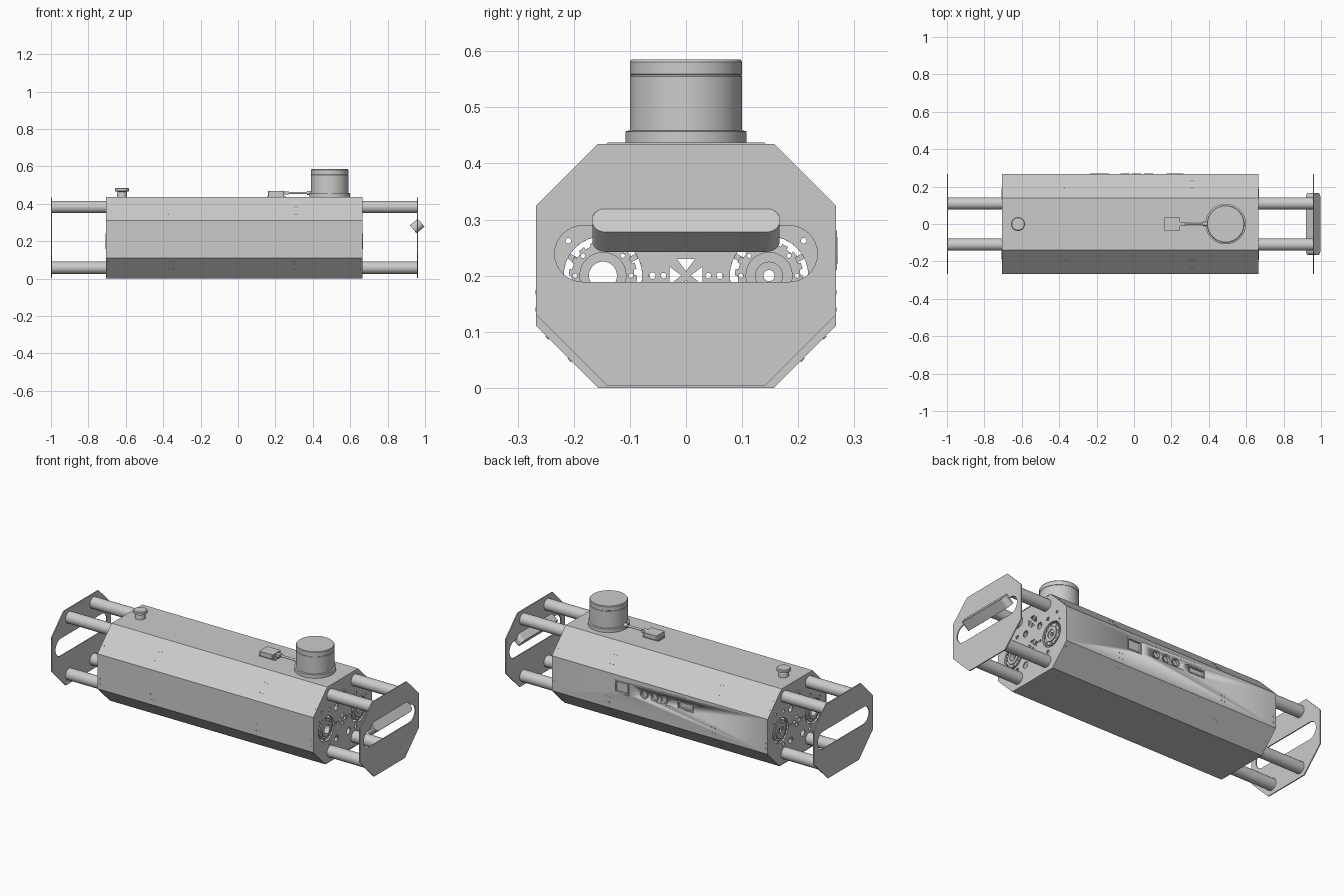
import bpy, bmesh
from math import sin, cos, pi, radians
from mathutils import Vector, Matrix

if "Cube" in bpy.data.objects:
    bpy.data.objects.remove(bpy.data.objects["Cube"])

X, Y, Z = Vector((1, 0, 0)), Vector((0, 1, 0)), Vector((0, 0, 1))


def smooth(ob):
    bpy.ops.object.select_all(action='DESELECT')
    ob.select_set(True)
    bpy.context.view_layer.objects.active = ob
    bpy.ops.object.shade_smooth_by_angle(angle=radians(30))
    return ob


def slab(name, loops, depth, origin, u=Y, v=Z):
    """Extruded flat outline with holes; u, v are its drawing axes, depth is centred."""
    cu = bpy.data.curves.new(name, 'CURVE')
    cu.dimensions, cu.fill_mode, cu.extrude = '2D', 'BOTH', depth / 2
    for loop in loops:
        sp = cu.splines.new('POLY')
        sp.points.add(len(loop) - 1)
        for p, (a, b) in zip(sp.points, loop):
            p.co = (a, b, 0, 1)
        sp.use_cyclic_u = True
    tmp = bpy.data.objects.new(name + "_outline", cu)
    bpy.context.collection.objects.link(tmp)
    bpy.context.view_layer.update()
    me = bpy.data.meshes.new_from_object(tmp.evaluated_get(bpy.context.evaluated_depsgraph_get()))
    bpy.data.objects.remove(tmp)
    me.name = name
    m = Matrix((u, v, u.cross(v))).transposed().to_4x4()
    me.transform(Matrix.Translation(origin) @ m)
    bm = bmesh.new()
    bm.from_mesh(me)
    bmesh.ops.remove_doubles(bm, verts=bm.verts, dist=1e-5)
    bmesh.ops.recalc_face_normals(bm, faces=bm.faces)
    bm.to_mesh(me)
    bm.free()
    ob = bpy.data.objects.new(name, me)
    bpy.context.collection.objects.link(ob)
    return smooth(ob)


def lathe(name, profile, x, y, n=64):
    bm = bmesh.new()
    vs = [bm.verts.new((x + r, y, z)) for r, z in profile]
    es = [bm.edges.new(p) for p in zip(vs, vs[1:])]
    bmesh.ops.spin(bm, geom=vs + es, cent=(x, y, 0), axis=Z, angle=2 * pi, steps=n)
    bmesh.ops.remove_doubles(bm, verts=bm.verts, dist=1e-5)
    bmesh.ops.recalc_face_normals(bm, faces=bm.faces)
    me = bpy.data.meshes.new(name)
    bm.to_mesh(me)
    bm.free()
    ob = bpy.data.objects.new(name, me)
    bpy.context.collection.objects.link(ob)
    return smooth(ob)


def circle(a, b, r, n=32):
    return [(a + r * cos(2 * pi * i / n), b + r * sin(2 * pi * i / n)) for i in range(n)]


def rect(a, b, w, h):
    return [(a - w / 2, b - h / 2), (a + w / 2, b - h / 2), (a + w / 2, b + h / 2), (a - w / 2, b + h / 2)]


def rounded(a, b, w, h, r, n=8):
    out = []
    for k, (sx, sy) in enumerate(((1, 1), (-1, 1), (-1, -1), (1, -1))):
        for i in range(n + 1):
            t = (k + i / n) * pi / 2
            out.append((a + sx * (w / 2 - r) + r * cos(t), b + sy * (h / 2 - r) + r * sin(t)))
    return out


def octagon(top, shoulder, hip, bottom, half=0.267, z0=0.0, z1=0.437):
    right = [(bottom, z0), (half, hip), (half, shoulder), (top, z1)]
    return right + [(-y, z) for y, z in reversed(right)]


# Hollow octagonal body shell
X0, X1 = -0.705, 0.665
MID = (X0 + X1) / 2
inner = octagon(0.137, 0.307, 0.113, 0.154, 0.261, 0.006, 0.431)
shell = slab("body_shell", [octagon(0.14, 0.31, 0.11, 0.157), inner], X1 - X0, (MID, 0, 0))

# Openings for the connectors in the back wall
ports = [(0.22, 0.09, 0.07), (-0.185, 0.10, 0.045)]
sockets = [0.077, 0.013, -0.047]
PZ = 0.245
cutter = slab("port_cutter", [rect(x, PZ, w, h) for x, w, h in ports] +
              [circle(x, PZ, 0.024) for x in sockets], 0.05, (0, 0.267, 0), X, Z)
cutter.hide_render = True
mod = shell.modifiers.new("ports", 'BOOLEAN')
mod.operation, mod.object, mod.solver = 'DIFFERENCE', cutter, 'EXACT'
bpy.context.view_layer.objects.active = shell
bpy.ops.object.modifier_apply(modifier=mod.name)
bpy.data.objects.remove(cutter)
for x, w, h in ports:
    slab("port_frame", [rect(x, PZ, w, h), rect(x, PZ, w - 0.014, h - 0.014)], 0.012, (0, 0.263, 0), X, Z)
    slab("port_panel", [rect(x, PZ, w, h)], 0.004, (0, 0.250, 0), X, Z)
for x in sockets:
    slab("socket_ring", [circle(x, PZ, 0.024), circle(x, PZ, 0.018)], 0.02, (0, 0.260, 0), X, Z)
    slab("socket_core", [circle(x, PZ, 0.018)], 0.004, (0, 0.254, 0), X, Z)

# Perforated plates closing the body, each carrying two motor hubs
HUB_Y, HUB_Z = 0.148, 0.20
holes = [circle(s * HUB_Y, HUB_Z, 0.07, 48) for s in (-1, 1)]
for s in (-1, 1):
    holes += [circle(s * y, z, r, 16) for y, z, r in (
        (0.21, 0.262, 0.005), (0.04, 0.2, 0.005), (0.06, 0.2, 0.006), (0.055, 0.29, 0.018),
        (0.055, 0.11, 0.018), (0.12, 0.30, 0.01), (0.12, 0.11, 0.01), (0.19, 0.31, 0.008))]
for cz in (0.2, 0.34):
    for k in range(4):
        t = k * pi / 2
        holes.append([(r * cos(t + d), cz + r * sin(t + d)) for r, d in ((0.008, 0), (0.034, -0.5), (0.034, 0.5))])
for end, sx in ((X0, 1), (X1, -1)):
    slab("body_end_plate", [inner] + holes, 0.006, (end + sx * 0.004, 0, 0))
    for sy, bore in ((-1, 0.025), (1, 0.010)):
        y = sy * HUB_Y
        teeth = [(y + r * cos(t), HUB_Z + r * sin(t)) for i in range(16)
                 for r, t in ((0.056, i * pi / 8), (0.056, (i + .5) * pi / 8),
                              (0.061, (i + .5) * pi / 8), (0.061, (i + 1) * pi / 8))]
        bolts = [circle(y + 0.05 * cos(k * pi / 4), HUB_Z + 0.05 * sin(k * pi / 4), 0.004, 10) for k in range(8)]
        slab("motor_hub", [teeth, circle(y, HUB_Z, bore)] + bolts, 0.02, (end + sx * 0.012, 0, 0))
        slab("motor_collar", [circle(y, HUB_Z, 0.042), circle(y, HUB_Z, max(bore, 0.024))],
             0.03, (end + sx * 0.011, 0, 0))
        slab("motor_flange", [circle(y, HUB_Z, 0.083), circle(y, HUB_Z, 0.07)], 0.012, (end + sx * 0.012, 0, 0))
        for k in range(3):
            t = -pi / 2 + k * 2 * pi / 3
            c, s = cos(t), sin(t)
            slab("motor_spoke", [[(y + c * r - s * w, HUB_Z + s * r + c * w) for r, w in (
                (0.054, -0.005), (0.073, -0.005), (0.073, 0.005), (0.054, 0.005))]],
                0.006, (end + sx * 0.014, 0, 0))

# Frame tubes running the whole length
for y in (-0.11, 0.11):
    for z in (0.058, 0.383):
        slab("frame_tube", [circle(y, z, 0.033)], 1.955, (-0.02, 0, 0))

# Bumper plates with a wide hand slot
bumper = octagon(0.157, 0.325, 0.13, 0.14, 0.267, 0.003, 0.435)
for name, x in (("rear_bumper_plate", -0.997), ("front_bumper_plate", 0.959)):
    slab(name, [bumper, rounded(0, 0.239, 0.468, 0.1, 0.0499)], 0.006, (x, 0, 0))

# Tilted camera bar on the front bumper
a = radians(40)
bar = slab("camera_bar", [rounded(0, 0, 0.334, 0.055, 0.024)], 0.055, (0.958, 0, 0.281), Y,
           Vector((-sin(a), 0, cos(a))))
bev = bar.modifiers.new("soft_edges", 'BEVEL')
bev.width, bev.segments, bev.limit_method, bev.angle_limit = 0.004, 2, 'ANGLE', radians(50)

# Scanner drum and antenna
lathe("scanner_drum", [(0, .437), (.108, .437), (.108, .457), (.1, .459), (.1, .555), (.0985, .556),
                       (.0985, .558), (.1, .559), (.1, .581), (.097, .585), (0, .585)], 0.49, 0)
lathe("antenna", [(0, .437), (.027, .437), (.027, .452), (.024, .464), (.037, .468), (.037, .481),
                  (.033, .485), (0, .485)], -0.62, 0, 40)

# Scanner interface box with its cable
slab("interface_base", [rect(0.205, 0, 0.10, 0.06)], 0.006, (0, 0, 0.440), X, Y)
slab("interface_box", [rounded(0.203, 0, 0.085, 0.074, 0.006, 3)], 0.026, (0, 0, 0.456), X, Y)
slab("cable_plug", [rect(0, 0.458, 0.024, 0.016)], 0.03, (0.258, 0, 0))
slab("scanner_cable", [circle(0, 0.458, 0.006, 16)], 0.15, (0.32, 0, 0))
slab("scanner_cable_plug", [circle(0, 0.458, 0.011, 16)], 0.03, (0.383, 0, 0))

# Panel screws in pairs on the side and chamfer faces
d = 0.5 ** 0.5
for s in (-1, 1):
    for y, z, ny, nz in ((0.267, 0.17, 1, 0), (0.267, 0.14, 1, 0), (0.192, 0.385, d, d),
                         (0.232, 0.345, d, d), (0.247, 0.09, d, -d), (0.207, 0.05, d, -d)):
        for x in (-0.69, -0.37, -0.35, 0.30, 0.32, 0.65):
            slab("panel_screw", [circle(0, 0, 0.004, 8)], 0.003, (x, s * y, z), X,
                 Vector((0, s * ny, nz)).cross(X))
